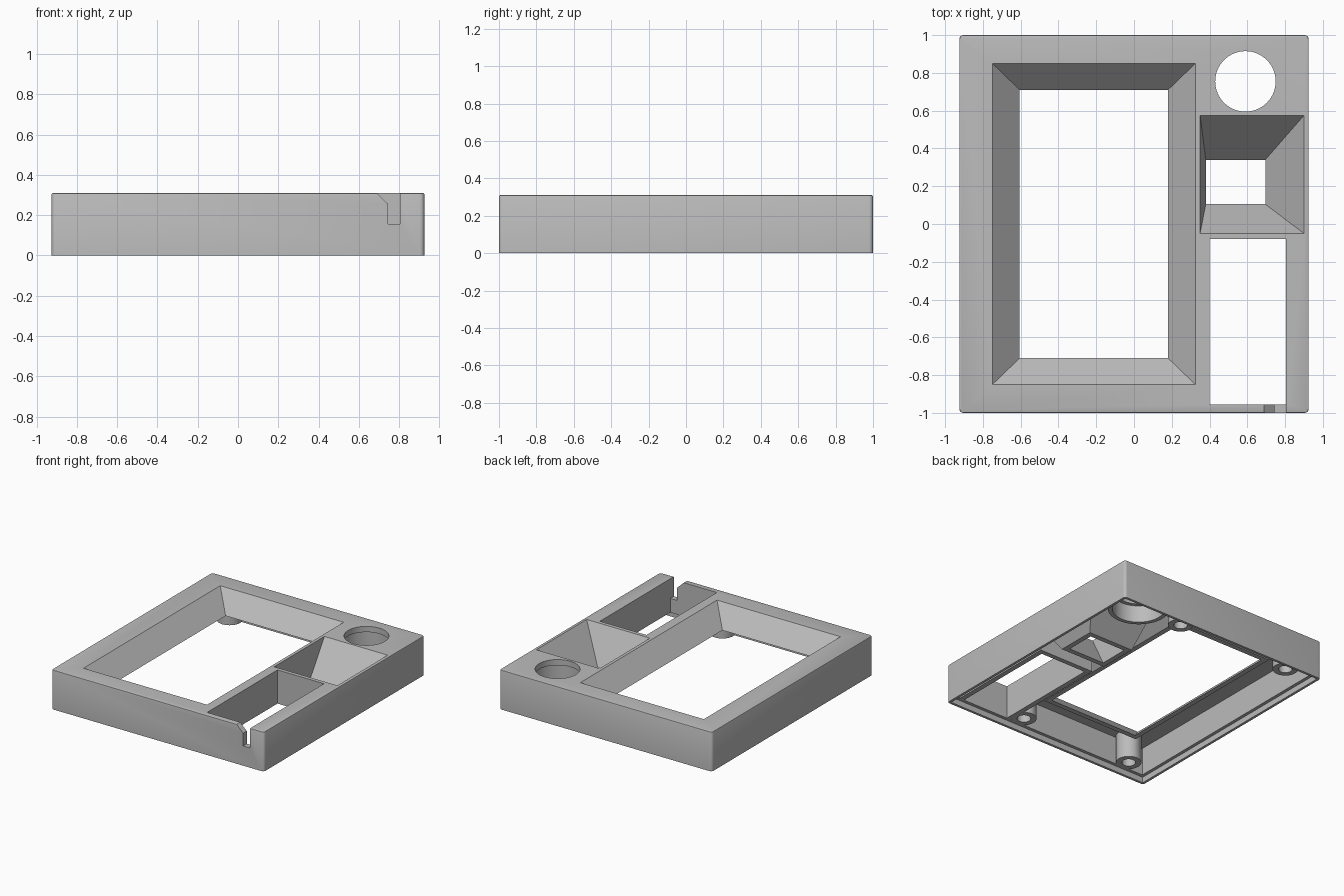
import bpy, bmesh, math

if "Cube" in bpy.data.objects:
    bpy.data.objects.remove(bpy.data.objects["Cube"])

TOP, LID, BASE = 0.31, 0.265, 0.045   # deck top, deck underside, recess for the bottom plate
WALL = 0.04


def tapered_box(name, low, z0, high, z1):
    """Box between two rectangles (x0, x1, y0, y1) at two heights."""
    bm = bmesh.new()
    rings = []
    for (x0, x1, y0, y1), z in ((low, z0), (high, z1)):
        rings.append([bm.verts.new((x, y, z)) for x, y in
                      ((x0, y0), (x1, y0), (x1, y1), (x0, y1))])
    a, b = rings
    bm.faces.new(a[::-1])
    bm.faces.new(b)
    for i in range(4):
        j = (i + 1) % 4
        bm.faces.new((a[i], a[j], b[j], b[i]))
    return make_object(name, bm)


def make_object(name, bm):
    bmesh.ops.recalc_face_normals(bm, faces=bm.faces)
    mesh = bpy.data.meshes.new(name)
    bm.to_mesh(mesh)
    bm.free()
    obj = bpy.data.objects.new(name, mesh)
    bpy.context.collection.objects.link(obj)
    return obj


def box(name, rect, z0, z1):
    return tapered_box(name, rect, z0, rect, z1)


def cylinder(name, x, y, r, z0, z1, sides=48):
    bpy.ops.mesh.primitive_cylinder_add(vertices=sides, radius=r, depth=z1 - z0,
                                        location=(x, y, (z0 + z1) / 2))
    bpy.context.object.name = name
    return bpy.context.object


def combine(target, tool, operation):
    mod = target.modifiers.new(operation.lower(), "BOOLEAN")
    mod.object, mod.operation, mod.solver = tool, operation, "EXACT"
    bpy.context.view_layer.objects.active = target
    bpy.ops.object.modifier_apply(modifier=mod.name)
    bpy.data.objects.remove(tool)


def grow(rect, d):
    x0, x1, y0, y1 = rect
    return (max(x0 - d, -0.91), min(x1 + d, 0.91), y0 - d, y1 + d)


def blend(low, high, t):
    return tuple(a + (b - a) * t for a, b in zip(low, high))


# Outer case with rounded upright corners and a fine top edge
bm = bmesh.new()
bmesh.ops.create_cube(bm, size=1)
for v in bm.verts:
    v.co = (v.co.x * 1.85, v.co.y * 2, (v.co.z + 0.5) * TOP)
upright = [e for e in bm.edges if abs(e.verts[0].co.z - e.verts[1].co.z) > 0.1]
bmesh.ops.bevel(bm, geom=upright, offset=0.022, segments=5, profile=0.5, affect="EDGES")
rim = [e for e in bm.edges if all(v.co.z > TOP - 0.001 for v in e.verts)]
bmesh.ops.bevel(bm, geom=rim, offset=0.007, segments=2, profile=0.5, affect="EDGES")
case = make_object("case", bm)

# Hollow underside and the stepped lip around the bottom
combine(case, box("cavity", (-0.88, 0.88, -0.955, 0.955), -0.1, LID), "DIFFERENCE")
combine(case, box("lip", (-0.905, 0.905, -0.98, 0.98), -0.1, BASE), "DIFFERENCE")

# Sloped openings: lower rectangle, its height, upper rectangle
window = ((-0.605, 0.18, -0.71, 0.71), 0.165, (-0.75, 0.325, -0.85, 0.85))
hopper = ((0.38, 0.695, 0.105, 0.34), BASE, (0.35, 0.90, -0.05, 0.575))
bay = (0.40, 0.805, -0.955, -0.08)
dial_x, dial_y = 0.59, 0.755
posts = [(x, y) for x in (-0.69, 0.30) for y in (-0.8825, 0.8825)]

# Walls of the openings and the screw posts
for low, z, high in (window, hopper):
    combine(case, tapered_box("funnel", grow(low, WALL), z, grow(high, WALL - 0.005), TOP - 0.006), "UNION")
combine(case, box("bay_wall", (0.36, 0.845, -0.97, -0.042), BASE, TOP - 0.012), "UNION")
combine(case, cylinder("dial_socket", dial_x, dial_y, 0.222, 0.13, TOP - 0.016), "UNION")
for x, y in posts:
    combine(case, cylinder("screw_post", x, y, 0.092, BASE, TOP - 0.02, 32), "UNION")

# Cut the openings, continuing each slope past both ends
for low, z, high in (window, hopper):
    step = 0.02 / (TOP - z)
    combine(case, tapered_box("opening", blend(low, high, -step), z - 0.02,
                              blend(low, high, 1 + step), TOP + 0.02), "DIFFERENCE")
combine(case, box("bay_opening", bay, -0.1, 0.5), "DIFFERENCE")
combine(case, cylinder("dial_hole", dial_x, dial_y, 0.16, 0.2, 0.5, 64), "DIFFERENCE")
combine(case, cylinder("dial_recess", dial_x, dial_y, 0.19, 0.1, LID, 64), "DIFFERENCE")
for x, y in posts:
    combine(case, cylinder("screw_hole", x, y, 0.05, -0.1, 0.23, 32), "DIFFERENCE")

# Cable slot with a slanted lead-in through the front wall
bm = bmesh.new()
outline = [(0.745, 0.155), (0.805, 0.155), (0.805, 0.36), (0.635, 0.36), (0.745, 0.255)]
face = bm.faces.new([bm.verts.new((x, -1.1, z)) for x, z in outline])
ext = bmesh.ops.extrude_face_region(bm, geom=[face])["geom"]
for v in ext:
    if isinstance(v, bmesh.types.BMVert):
        v.co.y = -0.95
combine(case, make_object("cable_slot", bm), "DIFFERENCE")

# Single grey finish
grey = bpy.data.materials.new("grey_plastic")
grey.use_nodes = True
colour = (0.5, 0.5, 0.5, 1)
grey.diffuse_color = colour
grey.node_tree.nodes["Principled BSDF"].inputs["Base Color"].default_value = colour
case.data.materials.clear()
case.data.materials.append(grey)
for p in case.data.polygons:
    p.material_index = 0

bpy.ops.object.select_all(action="DESELECT")
case.select_set(True)
bpy.context.view_layer.objects.active = case
bpy.ops.object.shade_smooth_by_angle(angle=math.radians(30))
